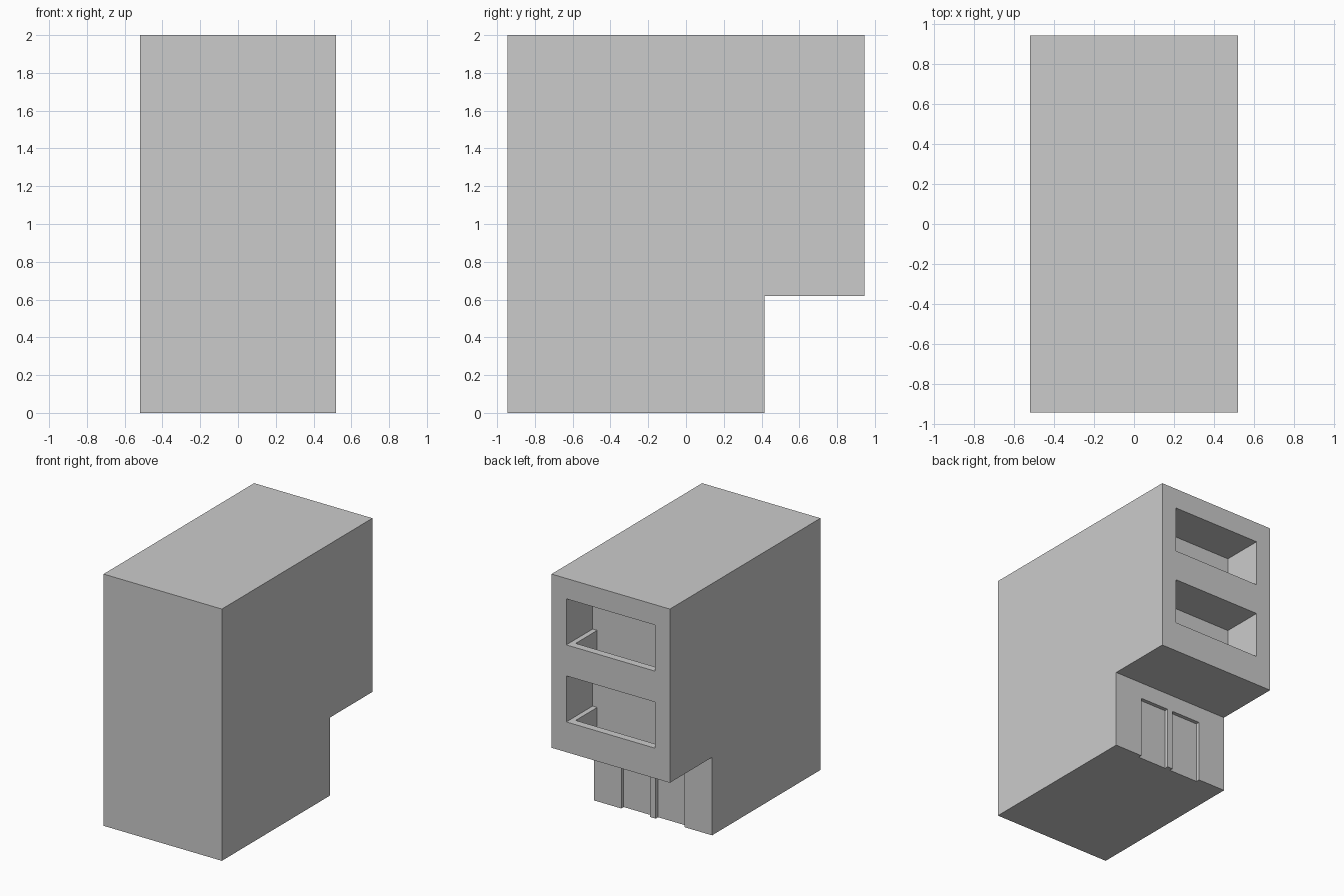
import bpy
import bmesh

if "Cube" in bpy.data.objects:
    bpy.data.objects.remove(bpy.data.objects["Cube"])

HALF_W = 0.52


def mesh_object(name, bm):
    bmesh.ops.recalc_face_normals(bm, faces=bm.faces)
    mesh = bpy.data.meshes.new(name)
    bm.to_mesh(mesh)
    bm.free()
    obj = bpy.data.objects.new(name, mesh)
    bpy.context.collection.objects.link(obj)
    return obj


def extrude_profile(name, points, x0, x1):
    """Extrude a closed (y, z) profile along x."""
    bm = bmesh.new()
    face = bm.faces.new([bm.verts.new((x0, y, z)) for y, z in points])
    result = bmesh.ops.extrude_face_region(bm, geom=[face])
    verts = [v for v in result["geom"] if isinstance(v, bmesh.types.BMVert)]
    bmesh.ops.translate(bm, verts=verts, vec=(x1 - x0, 0, 0))
    return mesh_object(name, bm)


def cut_box(target, xr, yr, zr):
    """Subtract a box from the target and discard the cutter."""
    corners = [(yr[0], zr[0]), (yr[1], zr[0]), (yr[1], zr[1]), (yr[0], zr[1])]
    cutter = extrude_profile("cutter", corners, *xr)
    cutter.hide_render = True
    mod = target.modifiers.new("cut", "BOOLEAN")
    mod.operation = "DIFFERENCE"
    mod.solver = "EXACT"
    mod.object = cutter
    bpy.context.view_layer.objects.active = target
    bpy.ops.object.modifier_apply(modifier=mod.name)
    bpy.data.objects.remove(cutter, do_unlink=True)


# Main block with the upper floors overhanging the entrance
building = extrude_profile(
    "building",
    [(-0.945, 0), (0.415, 0), (0.415, 0.62), (0.945, 0.62), (0.945, 2), (-0.945, 2)],
    -HALF_W, HALF_W)

# Balconies: wide opening above a parapet, sunken floor behind it
for parapet_z in (0.86, 1.472):
    cut_box(building, (-0.39, 0.39), (0.615, 1.1), (parapet_z, parapet_z + 0.366))
    cut_box(building, (-0.35, 0.35), (0.615, 0.885), (parapet_z - 0.2, parapet_z + 0.1))

# Entrance: two shallow door recesses either side of a mullion
for x0, x1 in ((-0.278, -0.024), (0.024, 0.278)):
    cut_box(building, (x0, x1), (0.385, 0.5), (-0.1, 0.49))
